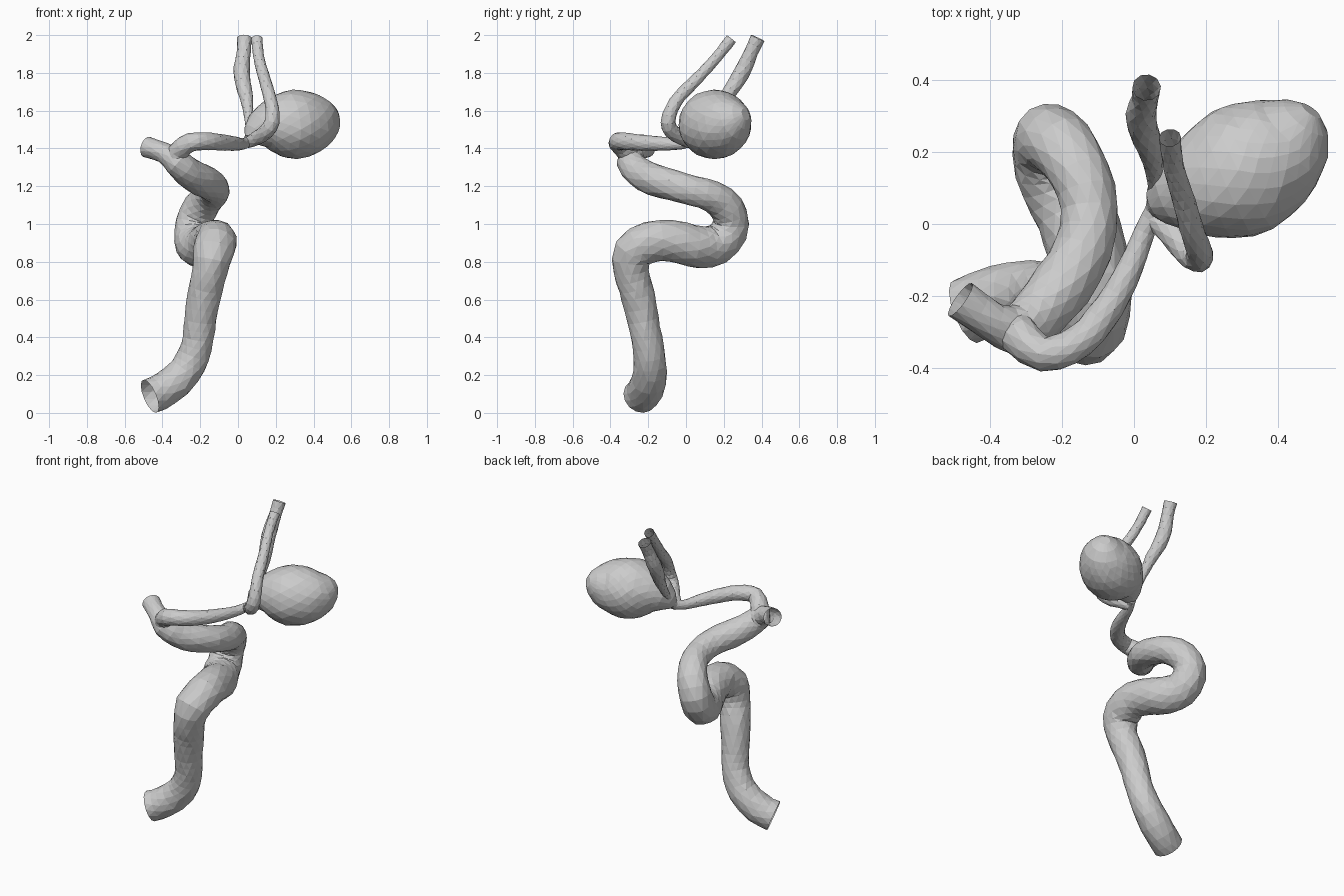
import bpy, bmesh, math, random
from mathutils import Vector

random.seed(4)


def spline(pts, step):
    """Catmull-Rom samples (position + radius) roughly every `step` units."""
    p = [Vector(q) for q in pts]
    p = [p[0] * 2 - p[1]] + p + [p[-1] * 2 - p[-2]]
    out = []
    for a, b, c, d in zip(p, p[1:], p[2:], p[3:]):
        n = max(1, round((c - b).xyz.length / step))
        for i in range(n):
            t = i / n
            out.append(0.5 * (2 * b + (c - a) * t + (2 * a - 5 * b + 4 * c - d) * t * t
                              + (3 * b - a - 3 * c + d) * t ** 3))
    return out + [p[-2]]


def vessel(name, pts, sides=14, step=0.05, rough=0.025, cap=False):
    """Sweep a faceted round section of varying radius along a path of (x, y, z, r)."""
    s = spline(pts, step)
    bm = bmesh.new()
    rings, u = [], None
    for i, q in enumerate(s):
        t = (s[min(i + 1, len(s) - 1)].xyz - s[max(i - 1, 0)].xyz).normalized()
        if u is None:
            u = t.cross(Vector((0, 1, 0.2)))
        u = (u - t * u.dot(t)).normalized()
        v = t.cross(u)
        end = i in (0, len(s) - 1)
        ring = []
        for k in range(sides):
            a = 2 * math.pi * (k + 0.5 * (i % 2)) / sides
            r = q[3] * (1 if end else 1 + random.uniform(-rough, rough))
            ring.append(bm.verts.new(q.xyz + (u * math.cos(a) + v * math.sin(a)) * r))
        rings.append(ring)
    # staggered rings joined by triangles
    for i, (lo, hi) in enumerate(zip(rings, rings[1:])):
        for k in range(sides):
            n = (k + 1) % sides
            if i % 2 == 0:
                bm.faces.new((lo[k], lo[n], hi[k]))
                bm.faces.new((lo[n], hi[n], hi[k]))
            else:
                bm.faces.new((lo[k], lo[n], hi[n]))
                bm.faces.new((lo[k], hi[n], hi[k]))
    if cap:
        bm.faces.new(rings[0][::-1])
        bm.faces.new(rings[-1])
    bmesh.ops.recalc_face_normals(bm, faces=bm.faces)
    me = bpy.data.meshes.new(name)
    bm.to_mesh(me)
    bm.free()
    ob = bpy.data.objects.new(name, me)
    bpy.context.collection.objects.link(ob)
    return ob


# thick winding trunk, from the open foot up to the open side stub
vessel("main_artery", [
    (-.467, -.243, .088, .094), (-.38, -.21, .13, .094), (-.28, -.19, .22, .090),
    (-.22, -.20, .35, .083), (-.20, -.228, .49, .084), (-.18, -.255, .62, .090),
    (-.15, -.29, .75, .093), (-.13, -.28, .85, .108), (-.115, -.19, .905, .110),
    (-.13, -.08, .912, .110), (-.165, .03, .885, .112), (-.21, .12, .880, .110),
    (-.237, .20, .920, .104), (-.235, .238, 1.005, .096), (-.20, .215, 1.085, .092),
    (-.15, .14, 1.145, .085), (-.125, .04, 1.175, .080), (-.14, -.07, 1.205, .082),
    (-.20, -.17, 1.235, .085), (-.265, -.25, 1.275, .080), (-.325, -.295, 1.33, .072),
    (-.395, -.27, 1.378, .054), (-.483, -.21, 1.408, .056)], step=.055)

# side branch leading to the bulge
vessel("feeding_branch", [
    (-.335, -.285, 1.31, .062), (-.315, -.315, 1.385, .056), (-.25, -.362, 1.432, .050),
    (-.15, -.325, 1.437, .047), (-.07, -.23, 1.430, .043), (-.01, -.12, 1.425, .036),
    (.03, -.02, 1.425, .029), (.065, .05, 1.445, .028)], sides=12, step=.04)

# large egg-shaped bulge, its far end drawn toward the back right
vessel("bulge", [
    (.065, .045, 1.445, .035), (.085, .06, 1.47, .068), (.12, .078, 1.495, .104),
    (.18, .10, 1.515, .146), (.26, .13, 1.525, .179), (.34, .172, 1.53, .180),
    (.405, .22, 1.545, .155), (.45, .262, 1.56, .118), (.477, .295, 1.575, .076),
    (.492, .315, 1.582, .032)], sides=20, step=.04, rough=.015, cap=True)

# two thin outgoing branches, open at the top
vessel("rear_branch", [
    (.055, .03, 1.43, .026), (.06, .09, 1.50, .021), (.055, .15, 1.58, .025),
    (.045, .21, 1.67, .036), (.025, .265, 1.75, .042), (.02, .31, 1.83, .043),
    (.03, .345, 1.91, .037), (.035, .38, 1.985, .040)], sides=10, step=.04)
vessel("front_branch", [
    (.05, .02, 1.43, .030), (.10, -.02, 1.455, .038), (.15, -.075, 1.49, .041),
    (.18, -.095, 1.54, .040), (.182, -.075, 1.61, .036), (.165, -.03, 1.68, .034),
    (.14, .06, 1.77, .032), (.11, .16, 1.88, .029), (.10, .24, 1.98, .031)],
    sides=10, step=.04)
